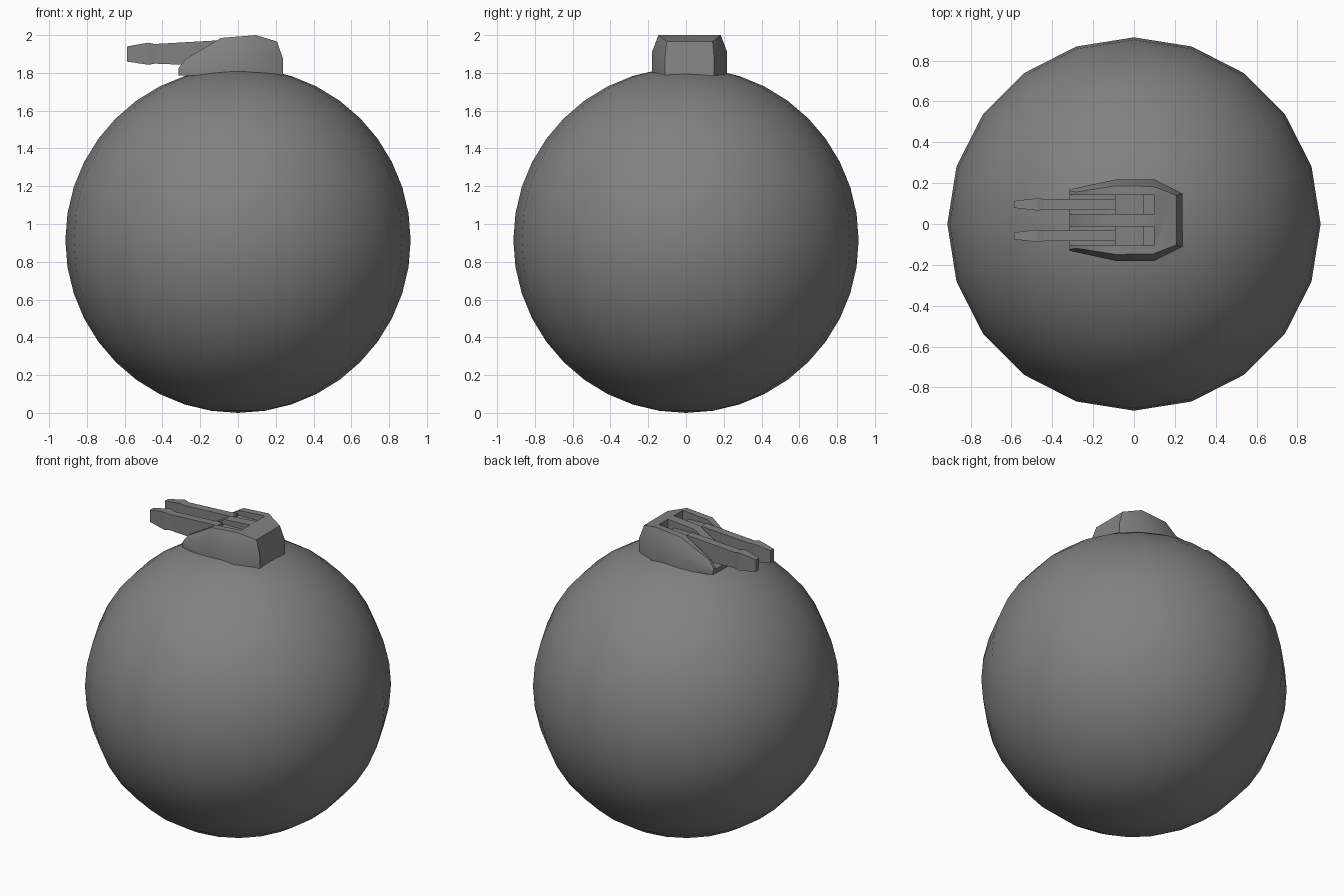
import bpy, bmesh, math

if "Cube" in bpy.data.objects:
    bpy.data.objects.remove(bpy.data.objects["Cube"])

MID_Y = 0.019       # turret centre line
GUN_Y = 0.077       # gun offset either side of the centre line

dark = bpy.data.materials.new("dark_grey")
dark.diffuse_color = (0.22, 0.22, 0.22, 1)
dark.use_nodes = True
dark.node_tree.nodes["Principled BSDF"].inputs["Base Color"].default_value = dark.diffuse_color


def loft(name, rings):
    """Skin a list of equal-length vertex rings and cap both ends."""
    bm = bmesh.new()
    vs = [[bm.verts.new(p) for p in ring] for ring in rings]
    n = len(vs[0])
    for a, b in zip(vs, vs[1:]):
        for i in range(n):
            j = (i + 1) % n
            bm.faces.new((a[i], a[j], b[j], b[i]))
    bm.faces.new(vs[0])
    bm.faces.new(vs[-1])
    bmesh.ops.recalc_face_normals(bm, faces=bm.faces)
    me = bpy.data.meshes.new(name)
    bm.to_mesh(me)
    bm.free()
    me.materials.append(dark)
    ob = bpy.data.objects.new(name, me)
    bpy.context.collection.objects.link(ob)
    return ob


def bar(name, y, sections):
    """Rectangular bar along x from (x, half width, z low, z high)."""
    return loft(name, [[(x, y - w, lo), (x, y + w, lo), (x, y + w, hi), (x, y - w, hi)]
                       for x, w, lo, hi in sections])


# Round body
bpy.ops.mesh.primitive_uv_sphere_add(segments=20, ring_count=20, radius=0.914,
                                     location=(0, 0, 0.914))
body = bpy.context.object
body.name = "round_body"
body.data.materials.append(dark)
bpy.ops.object.shade_smooth()

# Turret housing: wall x, wall half width, shoulder z, roof x, roof half width, roof z
stations = [
    (-0.315, 0.150, 1.810, -0.315, 0.142, 1.825),
    (-0.280, 0.158, 1.845, -0.280, 0.138, 1.872),
    (-0.090, 0.199, 1.910, -0.090, 0.168, 1.985),
    (0.100, 0.199, 1.910, 0.095, 0.165, 2.000),
    (0.238, 0.130, 1.875, 0.207, 0.122, 1.966),
]
BASE = 1.787
rings = []
for xw, w, zs, xr, wr, zr in stations:
    half = [(xw, w, BASE), (xw, w, zs), (xr, wr, zr)]
    rings.append([(x, MID_Y + y, z) for x, y, z in half] +
                 [(x, MID_Y - y, z) for x, y, z in reversed(half)])
turret = loft("turret_housing", rings)

# Open gun slots, guns and breech blocks
for side, label in ((1, "left"), (-1, "right")):
    y = MID_Y + side * GUN_Y
    cutter = bar("slot_cutter", y, [(-0.45, 0.046, 1.815, 2.1), (0.097, 0.046, 1.815, 2.1)])
    cutter.hide_render = True
    mod = turret.modifiers.new("slot", 'BOOLEAN')
    mod.operation = 'DIFFERENCE'
    mod.solver = 'EXACT'
    mod.object = cutter
    bpy.context.view_layer.objects.active = turret
    bpy.ops.object.modifier_apply(modifier=mod.name)
    bpy.data.objects.remove(cutter)

    bar("gun_barrel_" + label, y, [
        (-0.588, 0.017, 1.860, 1.940),
        (-0.475, 0.030, 1.843, 1.960),
        (-0.440, 0.026, 1.849, 1.953),
        (-0.090, 0.026, 1.835, 1.973)])
    bar("breech_block_" + label, y, [
        (-0.092, 0.046, 1.812, 1.955), (0.050, 0.046, 1.812, 1.955)])
    bar("slot_end_step_" + label, y, [
        (0.048, 0.046, 1.812, 1.89), (0.099, 0.046, 1.812, 1.89)])

# Soften the shallow creases of the housing
bpy.ops.object.select_all(action='DESELECT')
turret.select_set(True)
bpy.context.view_layer.objects.active = turret
bpy.ops.object.shade_smooth_by_angle(angle=math.radians(30))
